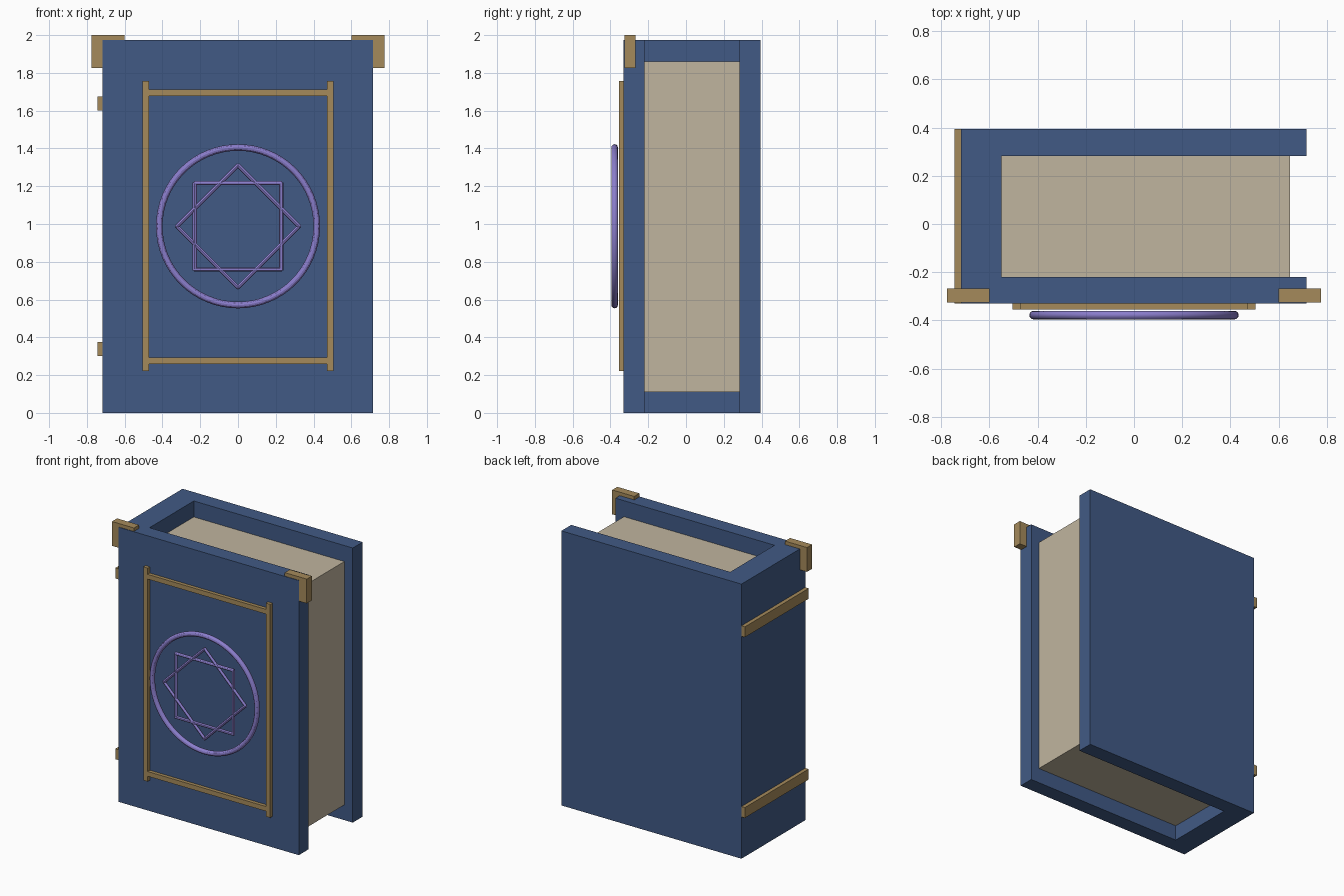
import bpy
import bmesh
from math import pi
from mathutils import Matrix, Vector

cube = bpy.data.objects.get("Cube")
if cube:
    bpy.data.objects.remove(cube, do_unlink=True)


def material(name, rgb):
    m = bpy.data.materials.new(name)
    m.use_nodes = True
    m.diffuse_color = (*rgb, 1)
    m.node_tree.nodes["Principled BSDF"].inputs["Base Color"].default_value = (*rgb, 1)
    return m


blue = material("blue leather", (0.053, 0.102, 0.235))
cream = material("cream paper", (0.53, 0.46, 0.345))
brass = material("dull brass", (0.375, 0.255, 0.105))
violet = material("violet metal", (0.255, 0.205, 0.60))


def finish(name, bm, mat):
    bmesh.ops.recalc_face_normals(bm, faces=bm.faces)
    mesh = bpy.data.meshes.new(name)
    bm.to_mesh(mesh)
    bm.free()
    mesh.materials.append(mat)
    ob = bpy.data.objects.new(name, mesh)
    bpy.context.collection.objects.link(ob)
    return ob


def box(name, xs, ys, zs, mat):
    """Box spanning the given (min, max) ranges."""
    lo, hi = Vector((xs[0], ys[0], zs[0])), Vector((xs[1], ys[1], zs[1]))
    bm = bmesh.new()
    bmesh.ops.create_cube(bm, size=1, matrix=Matrix.Translation((lo + hi) / 2)
                          @ Matrix.Diagonal((*(hi - lo), 1)))
    return finish(name, bm, mat)


def smooth(ob):
    bpy.ops.object.select_all(action="DESELECT")
    ob.select_set(True)
    bpy.context.view_layer.objects.active = ob
    bpy.ops.object.shade_smooth_by_angle()


# Main dimensions
left_x, right_x, spine_x = -0.718, 0.715, -0.55
front, back = -0.33, 0.395
page_front, page_back = -0.22, 0.283
cover_top = 1.975

# Cover and spine: one U-shaped profile pulled up
bm = bmesh.new()
profile = [(left_x, front), (right_x, front), (right_x, page_front), (spine_x, page_front),
           (spine_x, page_back), (right_x, page_back), (right_x, back), (left_x, back)]
face = bm.faces.new([bm.verts.new((x, y, 0)) for x, y in profile])
pulled = bmesh.ops.extrude_face_region(bm, geom=[face])["geom"]
bmesh.ops.translate(bm, vec=(0, 0, cover_top),
                    verts=[v for v in pulled if isinstance(v, bmesh.types.BMVert)])
finish("cover", bm, blue)

# Page block
box("pages", (spine_x, 0.648), (page_front, page_back), (0.11, 1.86), cream)

# Raised bands on the spine
for name, z in (("lower", 0.30), ("upper", 1.60)):
    box(name + "_spine_band", (-0.745, left_x), (front, back), (z, z + 0.075), brass)

# Corner guards and upright frame strips
for name, s in (("right", -1), ("left", 1)):
    box(name + "_corner_guard", sorted((s * 0.60, s * 0.775)), (-0.326, -0.268),
        (1.825, 2.0), brass)
    box(name + "_frame_strip", sorted((s * 0.47, s * 0.505)), (-0.355, front),
        (0.222, 1.757), brass)

# Cross strips of the frame
for name, z in (("lower", 0.26), ("upper", 1.678)):
    box(name + "_frame_strip", (-0.47, 0.47), (-0.355, front), (z, z + 0.034), brass)

# Emblem ring
centre = Vector((0, -0.378, 0.988))
bpy.ops.mesh.primitive_torus_add(location=centre, rotation=(pi / 2, 0, 0), major_radius=0.417,
                                 minor_radius=0.0175, major_segments=64, minor_segments=12)
ring = bpy.context.object
ring.name = "emblem_ring"
ring.data.materials.append(violet)
smooth(ring)

# Emblem star: two squares of thin rods, one turned by an eighth
half = 0.229
for name, turn in (("upright_square", 0), ("turned_square", pi / 4)):
    bm = bmesh.new()
    for i in range(4):
        place = (Matrix.Translation(centre) @ Matrix.Rotation(turn + i * pi / 2, 4, "Y")
                 @ Matrix.Translation((half, 0, 0)))
        bmesh.ops.create_cone(bm, cap_ends=True, segments=12, radius1=0.011, radius2=0.011,
                              depth=2 * half + 0.008, matrix=place)
    smooth(finish(name, bm, violet))
